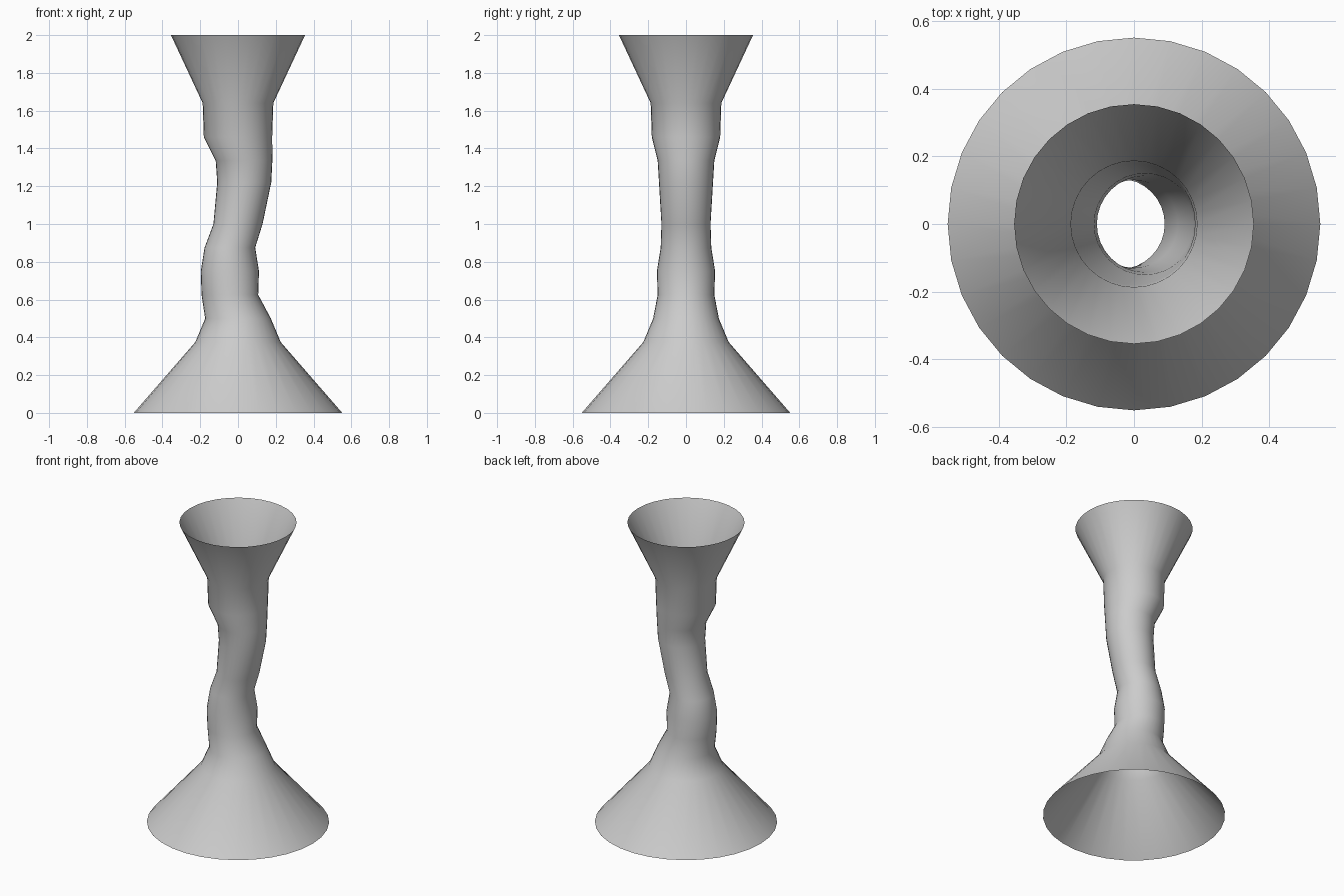
import bpy, bmesh, math

if "Cube" in bpy.data.objects:
    bpy.data.objects.remove(bpy.data.objects["Cube"])

SIDES = 32
# Rings of the open tube: height, radius, sideways shift of the centre
RINGS = [
    (0.0, 0.552, 0), (0.375, 0.226, 0), (0.50, 0.174, 0),
    (0.625, 0.150, -0.043), (0.75, 0.154, -0.043), (0.875, 0.134, -0.043),
    (1.0, 0.130, 0), (1.22, 0.143, 0.033), (1.335, 0.150, 0.032),
    (1.46, 0.181, 0), (1.64, 0.187, 0), (2.0, 0.355, 0),
]

# Hollow stand with flared foot, wavy stem and flared mouth
bm = bmesh.new()
loops = []
for z, r, shift in RINGS:
    angles = [2 * math.pi * i / SIDES for i in range(SIDES)]
    loops.append([bm.verts.new((shift + r * math.cos(a), r * math.sin(a), z))
                  for a in angles])
for low, high in zip(loops, loops[1:]):
    for i in range(SIDES):
        j = (i + 1) % SIDES
        bm.faces.new((low[i], low[j], high[j], high[i])).smooth = True

mesh = bpy.data.meshes.new("flared_stand")
bm.to_mesh(mesh)
bm.free()
stand = bpy.data.objects.new("flared_stand", mesh)
bpy.context.collection.objects.link(stand)
